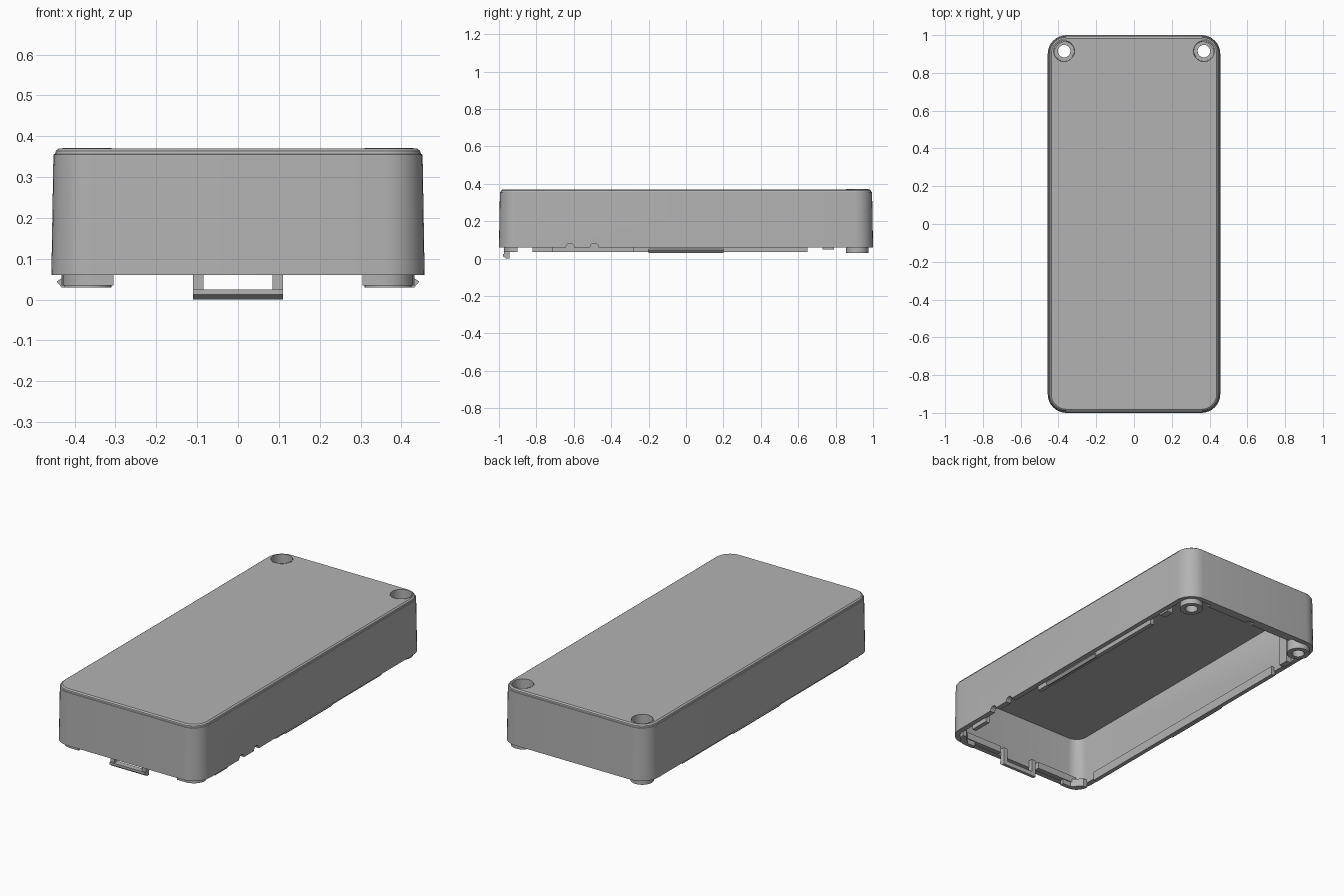
import bpy, bmesh, math
from mathutils import Vector

cube = bpy.data.objects.get("Cube")
if cube:
    bpy.data.objects.remove(cube, do_unlink=True)

grey = bpy.data.materials.new("plain grey plastic")
grey.use_nodes = True
COLOUR = (0.45, 0.45, 0.45, 1)
grey.diffuse_color = COLOUR
grey.node_tree.nodes["Principled BSDF"].inputs["Base Color"].default_value = COLOUR


def finish(name, bm):
    """Turn a bmesh into a named, smoothed object."""
    bmesh.ops.recalc_face_normals(bm, faces=bm.faces)
    mesh = bpy.data.meshes.new(name)
    bm.to_mesh(mesh)
    bm.free()
    mesh.materials.append(grey)
    obj = bpy.data.objects.new(name, mesh)
    bpy.context.collection.objects.link(obj)
    return obj


def smooth(obj):
    bpy.ops.object.select_all(action="DESELECT")
    obj.select_set(True)
    bpy.context.view_layer.objects.active = obj
    bpy.ops.object.shade_smooth_by_angle(angle=math.radians(30))


def block(name, x, y, z):
    """Box between two limits on each axis."""
    bm = bmesh.new()
    bmesh.ops.create_cube(bm, size=1)
    for v in bm.verts:
        v.co = Vector([(lo + hi) / 2 + c * (hi - lo)
                       for c, (lo, hi) in zip(v.co, (x, y, z))])
    return finish(name, bm)


def both_sides(name, x, y, z):
    block("left_" + name, x, y, z)
    block("right_" + name, (-x[1], -x[0]), y, z)


def prism(name, profile, axis, lo, hi):
    """Extrude a closed 2D profile along x or y."""
    bm = bmesh.new()
    place = (lambda a, b, t: (t, a, b)) if axis == "x" else (lambda a, b, t: (a, t, b))
    ends = [[bm.verts.new(place(a, b, t)) for a, b in profile] for t in (lo, hi)]
    for ring in ends:
        bm.faces.new(ring)
    n = len(profile)
    for i in range(n):
        j = (i + 1) % n
        bm.faces.new((ends[0][i], ends[0][j], ends[1][j], ends[1][i]))
    return finish(name, bm)


def rounded_ring(bm, inset, z, steps=8):
    """Rounded rectangle of vertices, inset from the widest outline."""
    hx, hy, r = 0.457 - inset, 1.0 - inset, 0.1 - inset
    ring = []
    for k, (sx, sy) in enumerate(((1, 1), (-1, 1), (-1, -1), (1, -1))):
        for i in range(steps + 1):
            a = math.pi / 2 * (k + i / steps)
            ring.append(bm.verts.new((sx * (hx - r) + r * math.cos(a),
                                      sy * (hy - r) + r * math.sin(a), z)))
    return ring


# Tapered open-bottomed shell: inner ceiling, inner wall, rim, outer wall, bevelled top
bm = bmesh.new()
levels = [(0.036, 0.338), (0.03, 0.06), (0, 0.06), (0.005, 0.355),
          (0.009, 0.357), (0.011, 0.364), (0.019, 0.37)]
rings = [rounded_ring(bm, *level) for level in levels]
for a, b in zip(rings, rings[1:]):
    for i in range(len(a)):
        j = (i + 1) % len(a)
        bm.faces.new((a[i], a[j], b[j], b[i]))
bm.faces.new(rings[0])
bm.faces.new(rings[-1])
shell = finish("shell", bm)


def cut(target, cutter):
    cutter.hide_render = True
    mod = target.modifiers.new("cut", "BOOLEAN")
    mod.object = cutter
    mod.operation = "DIFFERENCE"
    mod.solver = "EXACT"
    bpy.context.view_layer.objects.active = target
    bpy.ops.object.modifier_apply(modifier=mod.name)
    bpy.data.objects.remove(cutter, do_unlink=True)


def circle(cx, cy, r, n=32):
    return [(cx + r * math.cos(2 * math.pi * i / n),
             cy + r * math.sin(2 * math.pi * i / n)) for i in range(n)]


# Cable notches in the left rim
for y in (-0.62, -0.49):
    cut(shell, prism("notch_cutter", circle(y, 0.06, 0.022), "x", 0.38, 0.5))

# Screw columns with a counterbore, set into the back corners
HOLE_X, HOLE_Y = 0.37, 0.915
for side, label in ((1, "left"), (-1, "right")):
    bm = bmesh.new()
    bmesh.ops.create_cone(bm, cap_ends=True, segments=32, radius1=0.058,
                          radius2=0.058, depth=0.2)
    bmesh.ops.translate(bm, vec=(side * HOLE_X, HOLE_Y, 0.38), verts=bm.verts)
    cut(shell, finish("column_cutter", bm))

    bm = bmesh.new()
    profile = [(0.033, 0.03), (0.06, 0.03), (0.06, 0.371), (0.055, 0.371),
               (0.052, 0.12), (0.033, 0.12)]
    loops = []
    for r, z in profile:
        loops.append([bm.verts.new((x, y, z))
                      for x, y in circle(side * HOLE_X, HOLE_Y, r)])
    for a, b in zip(loops, loops[1:] + loops[:1]):
        for i in range(len(a)):
            j = (i + 1) % len(a)
            bm.faces.new((a[i], a[j], b[j], b[i]))
    smooth(finish(label + "_screw_column", bm))
smooth(shell)

# Locating rails inside the long walls; the left one leaves room for the notches
block("right_rail", (-0.432, -0.408), (-0.82, 0.65), (0.035, 0.085))
block("left_front_rail", (0.408, 0.432), (-0.82, -0.71), (0.035, 0.085))
block("left_rail", (0.408, 0.432), (-0.28, 0.65), (0.035, 0.085))

# Wedge-shaped snap catches on the rails
for side, label in ((1, "left"), (-1, "right")):
    wedge = [(side * x, z) for x, z in
             ((0.425, 0.03), (0.432, 0.03), (0.444, 0.044), (0.432, 0.052), (0.425, 0.052))]
    prism(label + "_snap_catch", wedge, "y", -0.2, 0.2)

# Ribs on the walls
both_sides("back_rib", (0.395, 0.432), (0.73, 0.79), (0.05, 0.25))
both_sides("front_ledge", (0.13, 0.39), (-0.972, -0.945), (0.062, 0.1))
both_sides("back_ledge", (0.02, 0.28), (0.945, 0.972), (0.062, 0.1))

# Front corner lips, rounded to follow the shell corner
for side, label in ((1, "left"), (-1, "right")):
    arc = [(0.357 + 0.073 * math.cos(a), -0.9 + 0.073 * math.sin(a))
           for a in (-math.pi / 2 * i / 8 for i in range(9))]
    outline = arc + [(0.305, -0.973), (0.305, -0.95), (0.357, -0.95), (0.405, -0.9)]
    bm = bmesh.new()
    face = bm.faces.new([bm.verts.new((side * x, y, 0.035)) for x, y in outline])
    top = bmesh.ops.extrude_face_region(bm, geom=[face])["geom"]
    bmesh.ops.translate(bm, vec=(0, 0, 0.045),
                        verts=[v for v in top if isinstance(v, bmesh.types.BMVert)])
    smooth(finish(label + "_corner_lip", bm))

# Front latch loop: two legs and a chamfered crossbar
both_sides("latch_leg", (0.085, 0.11), (-0.972, -0.945), (0.012, 0.1))
bar = [(-0.945, 0.025), (-0.945, 0.0), (-0.962, 0.0), (-0.978, 0.012), (-0.978, 0.025)]
prism("latch_bar", bar, "x", -0.11, 0.11)
